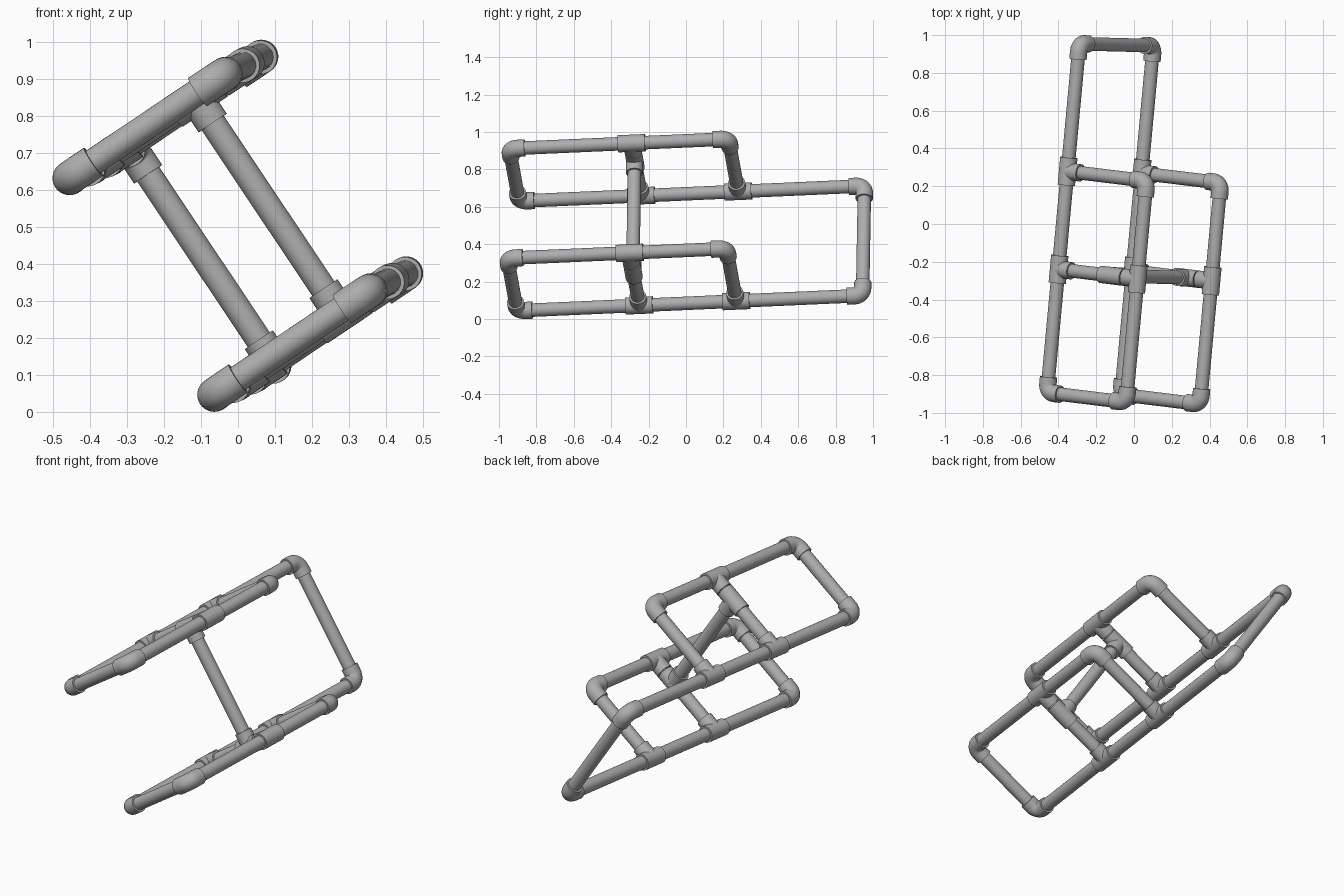
import bpy, bmesh, math
from mathutils import Vector, Matrix

if "Cube" in bpy.data.objects:
    bpy.data.objects.remove(bpy.data.objects["Cube"], do_unlink=True)

grey = bpy.data.materials.new("pipe_grey")
grey.use_nodes = True
grey.diffuse_color = (0.42, 0.42, 0.42, 1)
grey.node_tree.nodes["Principled BSDF"].inputs["Base Color"].default_value = (0.42, 0.42, 0.42, 1)

# Tilted frame: local x runs along the rails, y across a panel, z between panels
U = Vector((0.092, 0.9948, 0.044)).normalized()
V = Vector((0.825, -0.1, 0.553))
V = (V - U * V.dot(U)).normalized()
W = U.cross(V)
FRAME = Matrix.Translation((-0.46, -0.893, 0.63)) @ Matrix((U, V, W)).transposed().to_4x4()

PIPE_R, FIT_R, ARM, RUN, BEND = 0.036, 0.046, 0.083, 0.073, 0.046
SIDES = 32
LONG, SHORT, MID = 1.857, 1.178, 0.657   # stations along the rails
WIDTH, GAP, POST = 0.507, 0.705, 0.345   # panel width, panel spacing, post station
X, Y, Z = Vector((1, 0, 0)), Vector((0, 1, 0)), Vector((0, 0, 1))


def sweep(bm, path):
    """Capped round tube along a planar path of (point, tangent, radius)."""
    first, last = path[0][1], path[-1][1]
    side = first.cross(last)
    if side.length < 0.01:
        side = first.orthogonal()
    side.normalize()
    rings = []
    for point, tangent, radius in path:
        up = tangent.cross(side)
        rings.append([bm.verts.new(point + radius * (math.cos(a) * side + math.sin(a) * up))
                      for a in (math.tau * i / SIDES for i in range(SIDES))])
    for a, b in zip(rings, rings[1:]):
        for i in range(SIDES):
            j = (i + 1) % SIDES
            bm.faces.new((a[i], a[j], b[j], b[i]))
    bm.faces.new(rings[0][::-1])
    bm.faces.new(rings[-1])


def straight(bm, a, b, radius):
    d = (b - a).normalized()
    sweep(bm, [(a, d, radius), (b, d, radius)])


def finish(bm, name):
    bmesh.ops.recalc_face_normals(bm, faces=bm.faces)
    mesh = bpy.data.meshes.new(name)
    bm.to_mesh(mesh)
    bm.free()
    mesh.materials.append(grey)
    obj = bpy.data.objects.new(name, mesh)
    bpy.context.collection.objects.link(obj)
    obj.matrix_world = FRAME
    bpy.ops.object.select_all(action="DESELECT")
    obj.select_set(True)
    bpy.context.view_layer.objects.active = obj
    bpy.ops.object.shade_smooth_by_angle(angle=math.radians(35))


def pipe(name, a, b, trim_a=0.0, trim_b=0.0):
    d = (b - a).normalized()
    bm = bmesh.new()
    straight(bm, a + d * trim_a, b - d * trim_b, PIPE_R)
    finish(bm, name)


def elbow(name, corner, d1, d2):
    """Rounded corner fitting with one arm along d1 and one along d2."""
    bm = bmesh.new()
    path = [(corner + d1 * ARM, -d1, FIT_R)]
    centre = corner + (d1 + d2) * BEND
    for i in range(11):
        a = math.pi / 2 * i / 10
        path.append((centre - BEND * (math.cos(a) * d2 + math.sin(a) * d1),
                     math.sin(a) * d2 - math.cos(a) * d1, FIT_R))
    path.append((corner + d2 * ARM, d2, FIT_R))
    sweep(bm, path)
    finish(bm, name)


def tee(name, centre, run, stem):
    bm = bmesh.new()
    straight(bm, centre - run * RUN, centre + run * RUN, FIT_R)
    straight(bm, centre, centre + stem * ARM, FIT_R)
    finish(bm, name)


# Two matching panels, mirrored so that their posts face each other
TRIM = 0.06
for label, level, inward in (("upper", 0.0, Z), ("lower", GAP, -Z)):
    def at(x, y):
        return Vector((x, y, level))

    # Pipes
    pipe(label + "_long_rail", at(0, 0), at(LONG, 0), TRIM, TRIM)
    pipe(label + "_short_rail", at(0, WIDTH), at(SHORT, WIDTH), TRIM, TRIM)
    pipe(label + "_front_bar", at(0, 0), at(0, WIDTH), TRIM, TRIM)
    pipe(label + "_middle_bar", at(MID, 0), at(MID, WIDTH))
    pipe(label + "_back_bar", at(SHORT, 0), at(SHORT, WIDTH), 0, TRIM)

    # Corner fittings
    elbow(label + "_front_outer_elbow", at(0, 0), X, Y)
    elbow(label + "_front_inner_elbow", at(0, WIDTH), X, -Y)
    elbow(label + "_back_bar_elbow", at(SHORT, WIDTH), -X, -Y)
    elbow(label + "_end_elbow", at(LONG, 0), -X, inward)

    # Junction fittings
    tee(label + "_long_rail_middle_tee", at(MID, 0), X, Y)
    tee(label + "_long_rail_back_tee", at(SHORT, 0), X, Y)
    tee(label + "_short_rail_tee", at(MID, WIDTH), X, -Y)
    tee(label + "_post_tee", at(MID, POST), Y, inward)

# Posts between the panels
pipe("end_post", Vector((LONG, 0, 0)), Vector((LONG, 0, GAP)), TRIM, TRIM)
pipe("middle_post", Vector((MID, POST, 0)), Vector((MID, POST, GAP)))
